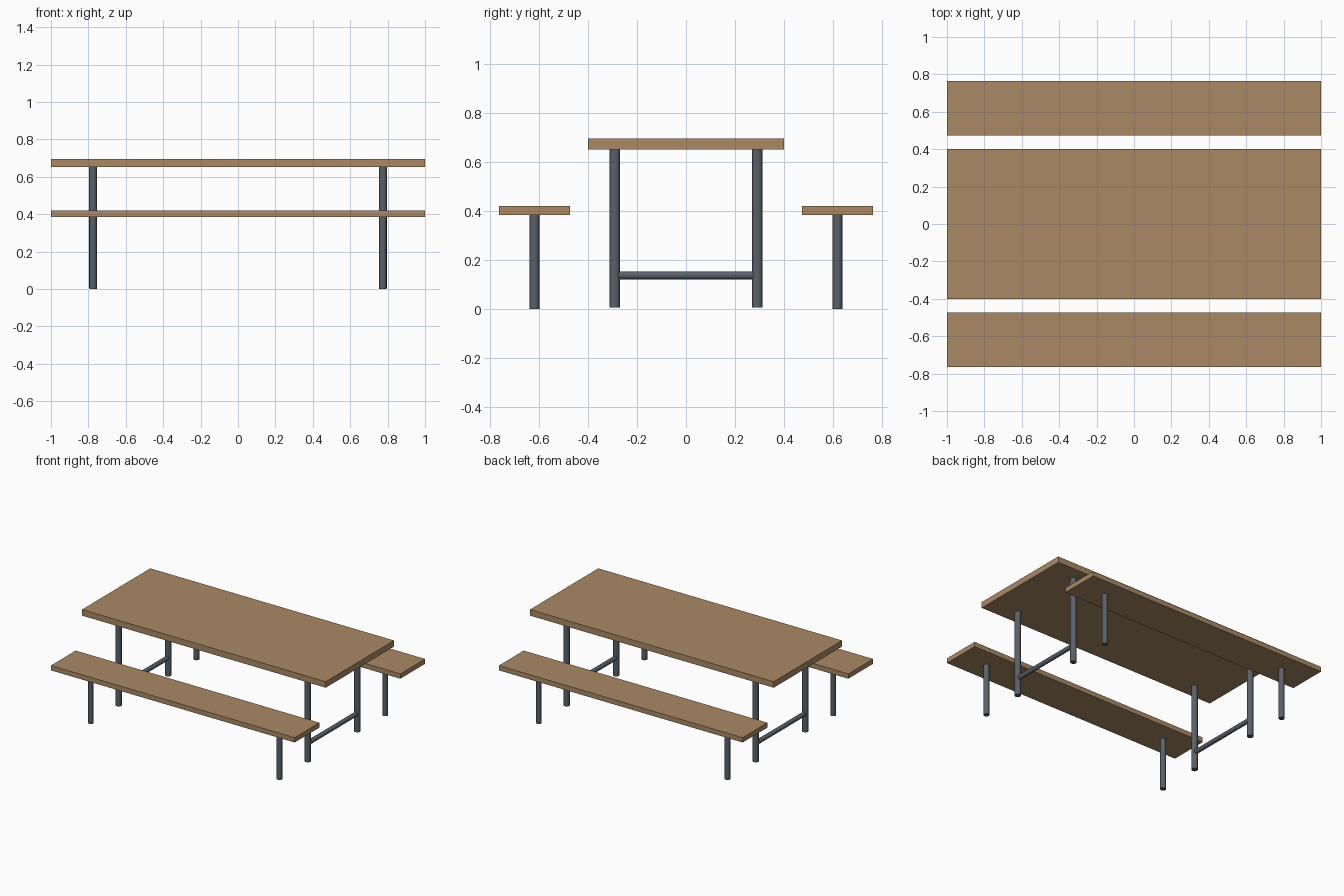
import bpy, math

if "Cube" in bpy.data.objects:
    bpy.data.objects.remove(bpy.data.objects["Cube"])

def material(name, color):
    m = bpy.data.materials.new(name)
    m.diffuse_color = color
    m.use_nodes = True
    m.node_tree.nodes["Principled BSDF"].inputs["Base Color"].default_value = m.diffuse_color
    return m

wood = material("wood", (0.40, 0.25, 0.13, 1))
steel = material("dark_steel", (0.10, 0.12, 0.14, 1))

def board(name, y, width, z0, z1):
    bpy.ops.mesh.primitive_cube_add(size=1, location=(0, y, (z0 + z1) / 2))
    ob = bpy.context.object
    ob.name = name
    ob.scale = (2, width, z1 - z0)
    bpy.ops.object.transform_apply(location=False, rotation=False, scale=True)
    ob.data.materials.append(wood)

def tube(name, radius, length, loc, rot=(0, 0, 0)):
    bpy.ops.mesh.primitive_cylinder_add(vertices=24, radius=radius, depth=length,
                                        location=loc, rotation=rot)
    ob = bpy.context.object
    ob.name = name
    ob.data.materials.append(steel)
    bpy.ops.object.shade_smooth_by_angle()

# Table top
board("table_top", 0, 0.80, 0.651, 0.696)

# Benches, one per long side
for side, sy in (("front", -1), ("back", 1)):
    board(f"{side}_bench_seat", sy * 0.619, 0.29, 0.384, 0.42)

# Round legs and the low crossbar at each end
for end, sx in (("left", -1), ("right", 1)):
    x = sx * 0.775
    for side, sy in (("front", -1), ("back", 1)):
        tube(f"{side}_{end}_table_leg", 0.022, 0.646, (x, sy * 0.291, 0.329))
        tube(f"{side}_{end}_bench_leg", 0.02, 0.384, (x, sy * 0.619, 0.192))
    tube(f"{end}_crossbar", 0.0165, 0.56, (x, 0, 0.138), (math.pi / 2, 0, 0))
